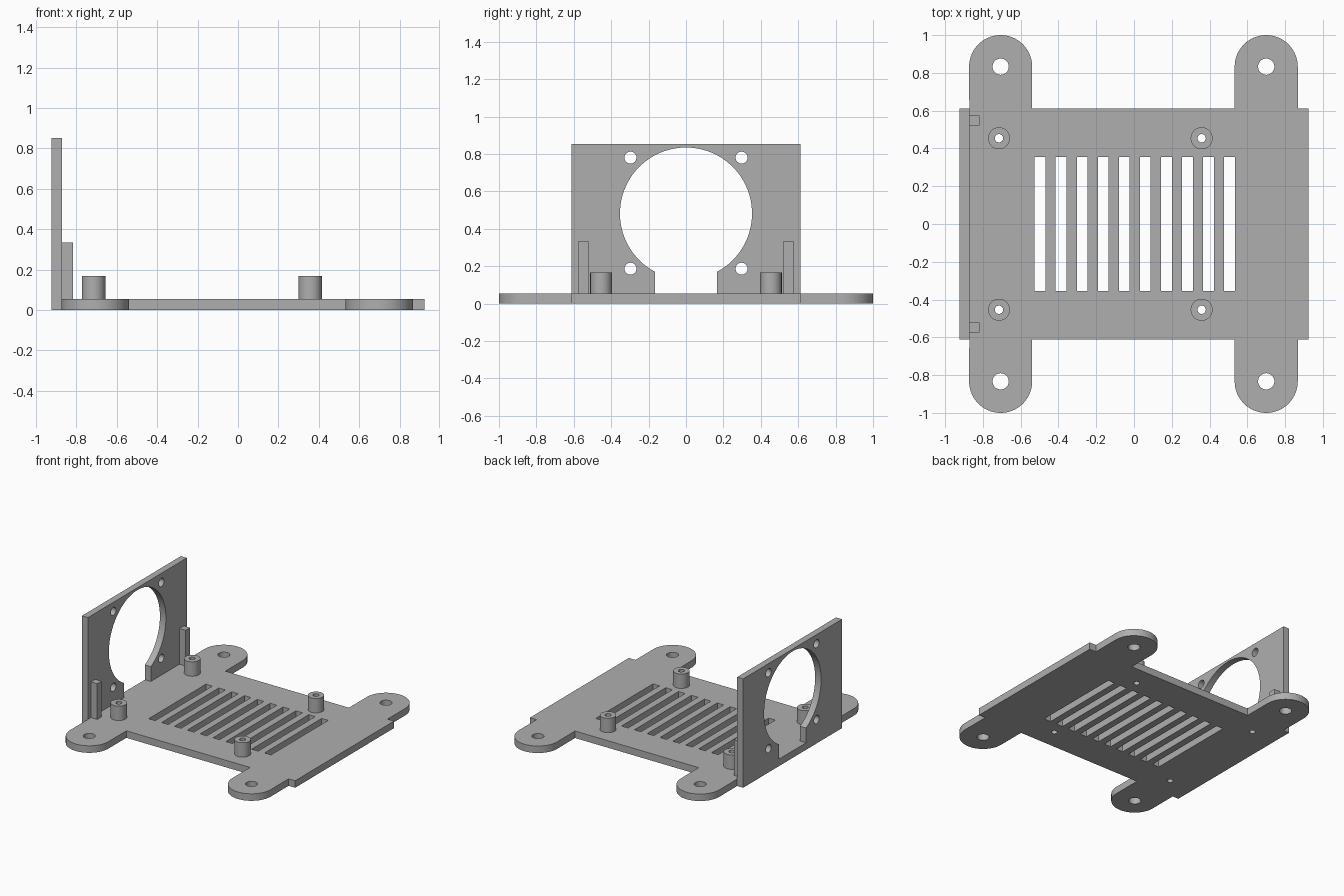
import bpy, bmesh
from math import sin, cos, pi, acos, radians
from mathutils import Matrix

cube = bpy.data.objects.get("Cube")
if cube:
    bpy.data.objects.remove(cube, do_unlink=True)

grey = bpy.data.materials.new("plain grey")
grey.use_nodes = True
GREY = (0.43, 0.43, 0.43, 1)
grey.diffuse_color = GREY
grey.node_tree.nodes["Principled BSDF"].inputs["Base Color"].default_value = GREY

BASE_T = 0.055      # floor thickness
HALF_X = 0.924
HALF_Y = 0.612
WALL_X = -0.872     # inner face of the upright wall


def arc(cx, cy, r, start, end, n=32):
    return [(cx + r * cos(start + (end - start) * i / n),
             cy + r * sin(start + (end - start) * i / n)) for i in range(n + 1)]


def circle(cx, cy, r, n=64):
    return arc(cx, cy, r, 0, 2 * pi, n)[:-1]


def rect(x0, x1, y0, y1):
    return [(x0, y0), (x1, y0), (x1, y1), (x0, y1)]


def plate(name, outline, holes, depth, matrix=Matrix()):
    """Fill an outline with holes and extrude it upward by depth."""
    bm = bmesh.new()
    edges = []
    for loop in [outline] + holes:
        vs = [bm.verts.new((x, y, 0)) for x, y in loop]
        edges += [bm.edges.new((vs[i - 1], vs[i])) for i in range(len(vs))]
    bmesh.ops.triangle_fill(bm, use_beauty=True, edges=edges, normal=(0, 0, 1))
    top = bmesh.ops.extrude_face_region(bm, geom=bm.faces[:])["geom"]
    bmesh.ops.translate(bm, vec=(0, 0, depth),
                        verts=[g for g in top if isinstance(g, bmesh.types.BMVert)])
    bmesh.ops.recalc_face_normals(bm, faces=bm.faces[:])
    bm.transform(matrix)
    mesh = bpy.data.meshes.new(name)
    bm.to_mesh(mesh)
    bm.free()
    mesh.materials.append(grey)
    obj = bpy.data.objects.new(name, mesh)
    bpy.context.collection.objects.link(obj)
    bpy.ops.object.select_all(action="DESELECT")
    obj.select_set(True)
    bpy.context.view_layer.objects.active = obj
    bpy.ops.object.shade_smooth_by_angle(angle=radians(30))
    return obj


# Floor: rectangle with four rounded mounting ears
EAR_X, EAR_Y, EAR_R = (-0.706, 0.700), 0.833, 0.167
floor = [(WALL_X, -HALF_Y)]
for x in EAR_X:
    floor += [(x - EAR_R, -HALF_Y)] if x > 0 else []
    floor += arc(x, -EAR_Y, EAR_R, pi, 2 * pi) + [(x + EAR_R, -HALF_Y)]
floor += [(HALF_X, -HALF_Y), (HALF_X, HALF_Y)]
for x in reversed(EAR_X):
    floor += [(x + EAR_R, HALF_Y)] + arc(x, EAR_Y, EAR_R, 0, pi)
    floor += [(x - EAR_R, HALF_Y)] if x > 0 else []
floor += [(WALL_X, HALF_Y)]

# Floor openings: ear holes, post bores and ventilation slots
POSTS = [(x, y) for x in (-0.715, 0.358) for y in (-0.454, 0.454)]
cuts = [circle(x, s * EAR_Y, 0.043) for x in EAR_X for s in (-1, 1)]
cuts += [circle(x, y, 0.022, 32) for x, y in POSTS]
for i in range(10):
    x = -0.526 + 0.1115 * i
    cuts.append(rect(x, x + 0.057, -0.354, 0.354))
plate("floor_plate", floor, cuts, BASE_T)

# Hollow standoff posts
for i, (x, y) in enumerate(POSTS):
    plate(f"standoff_post_{i + 1}", circle(x, y, 0.058), [circle(x, y, 0.022, 32)],
          0.168 - BASE_T, Matrix.Translation((0, 0, BASE_T)))

# Upright fan wall: round opening that runs down into a slot above the floor
FAN_Z, FAN_R, GAP, WALL_TOP = 0.482, 0.353, 0.167, 0.853
a = acos(GAP / FAN_R)
wall = [(-HALF_Y, 0), (HALF_Y, 0), (HALF_Y, WALL_TOP), (-HALF_Y, WALL_TOP)]
opening = arc(0, FAN_Z, FAN_R, -a, pi + a, 80) + [(-GAP, BASE_T), (GAP, BASE_T)]
screws = [circle(s * 0.297, z, 0.032, 40) for s in (-1, 1) for z in (0.187, 0.781)]
# local x, y, z become world y, z, x
stand = Matrix(((0, 0, 1, -HALF_X), (1, 0, 0, 0), (0, 1, 0, 0), (0, 0, 0, 1)))
plate("fan_wall", wall, [opening] + screws, HALF_X + WALL_X, stand)

# Short ribs bracing the wall
for side, s in (("right", 1), ("left", -1)):
    y0, y1 = sorted((s * 0.521, s * 0.575))
    plate(f"rib_{'back' if s > 0 else 'front'}", rect(WALL_X, -0.818, y0, y1), [],
          0.335 - BASE_T, Matrix.Translation((0, 0, BASE_T)))
